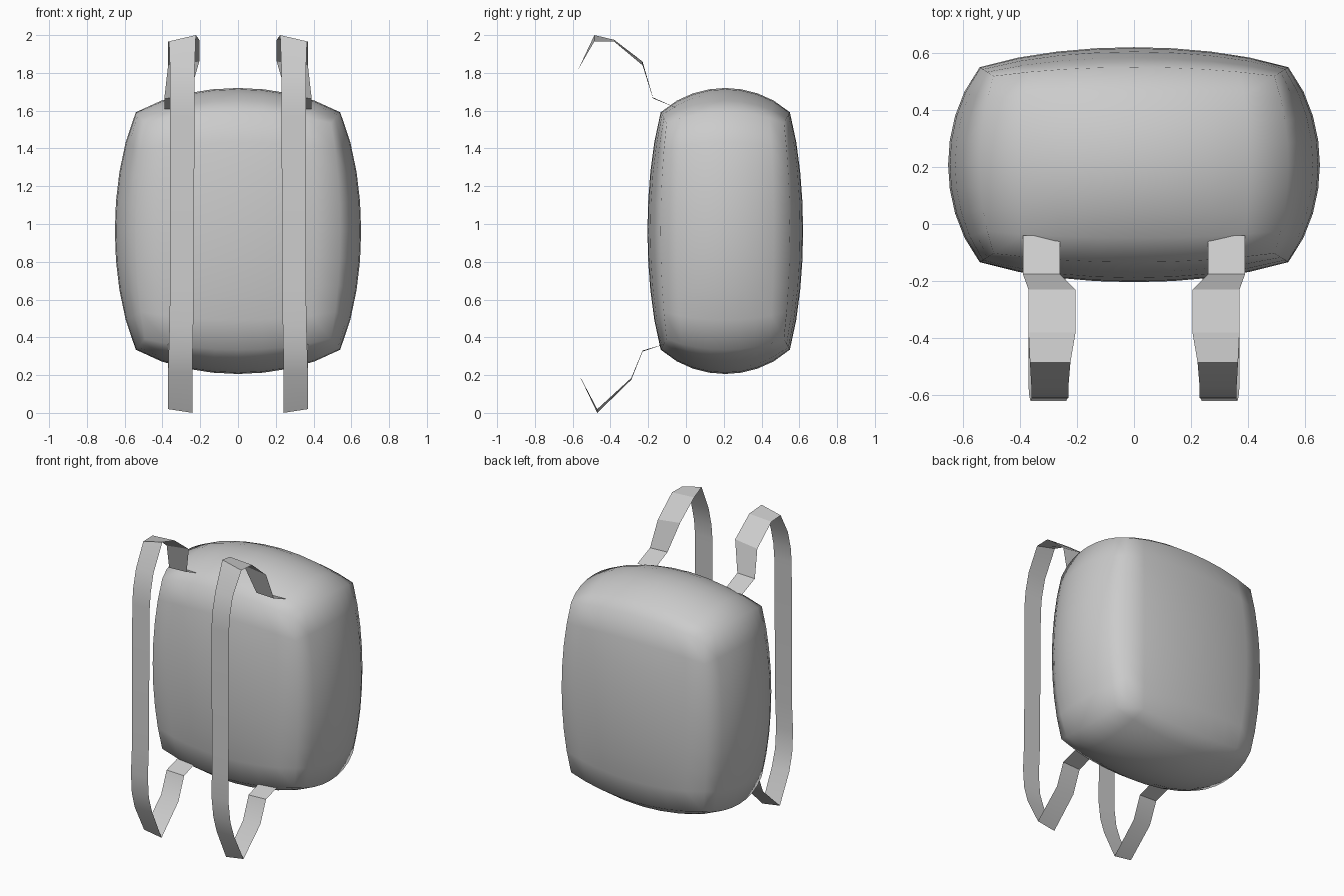
import bpy, bmesh
from math import sqrt, radians

if "Cube" in bpy.data.objects:
    bpy.data.objects.remove(bpy.data.objects["Cube"])


def finish(name, bm, angle):
    bmesh.ops.recalc_face_normals(bm, faces=bm.faces)
    mesh = bpy.data.meshes.new(name)
    bm.to_mesh(mesh)
    bm.free()
    obj = bpy.data.objects.new(name, mesh)
    bpy.context.collection.objects.link(obj)
    bpy.ops.object.select_all(action='DESELECT')
    obj.select_set(True)
    bpy.context.view_layer.objects.active = obj
    bpy.ops.object.shade_smooth_by_angle(angle=radians(angle))
    return obj


# Puffed bag body: subdivided cube blended towards an ellipsoid
bm = bmesh.new()
bmesh.ops.create_cube(bm, size=2)
bmesh.ops.subdivide_edges(bm, edges=bm.edges[:], cuts=7, use_grid_fill=True)
PUFF = 0.58


def puff(a, b, c):
    return a * (1 - PUFF * (1 - sqrt(1 - b*b/2 - c*c/2 + b*b*c*c/3)))


for v in bm.verts:
    x, y, z = v.co
    v.co = (0.652 * puff(x, y, z),
            0.208 + 0.412 * puff(y, x, z),
            0.963 + 0.757 * puff(z, x, y))
finish("bag_body", bm, 80)

# Shoulder straps: path rows of inner x, outer x, y, inner z, outer z
path = [
    (0.26, 0.39, -0.04, 1.61, 1.61),
    (0.26, 0.39, -0.175, 1.67, 1.665),
    (0.205, 0.37, -0.23, 1.86, 1.84),
    (0.205, 0.37, -0.38, 1.975, 1.965),
    (0.223, 0.365, -0.485, 2.0, 1.967),
    (0.23, 0.36, -0.57, 1.82, 1.82),
    (0.23, 0.36, -0.6, 1.70, 1.70),
    (0.23, 0.36, -0.61, 1.60, 1.60),
    (0.235, 0.36, -0.613, 0.65, 0.65),
    (0.237, 0.363, -0.62, 0.46, 0.46),
    (0.24, 0.367, -0.605, 0.32, 0.32),
    (0.24, 0.37, -0.57, 0.21, 0.21),
    (0.24, 0.37, -0.47, 0.0, 0.02),
    (0.24, 0.37, -0.29, 0.175, 0.185),
    (0.24, 0.37, -0.23, 0.325, 0.33),
    (0.24, 0.37, -0.11, 0.365, 0.365),
]
for side, name in ((-1, "strap_left"), (1, "strap_right")):
    bm = bmesh.new()
    rows = [(bm.verts.new((side * xi, y, zi)), bm.verts.new((side * xo, y, zo)))
            for xi, xo, y, zi, zo in path]
    for (a, b), (c, d) in zip(rows, rows[1:]):
        bm.faces.new((a, b, d, c))
    finish(name, bm, 30)
